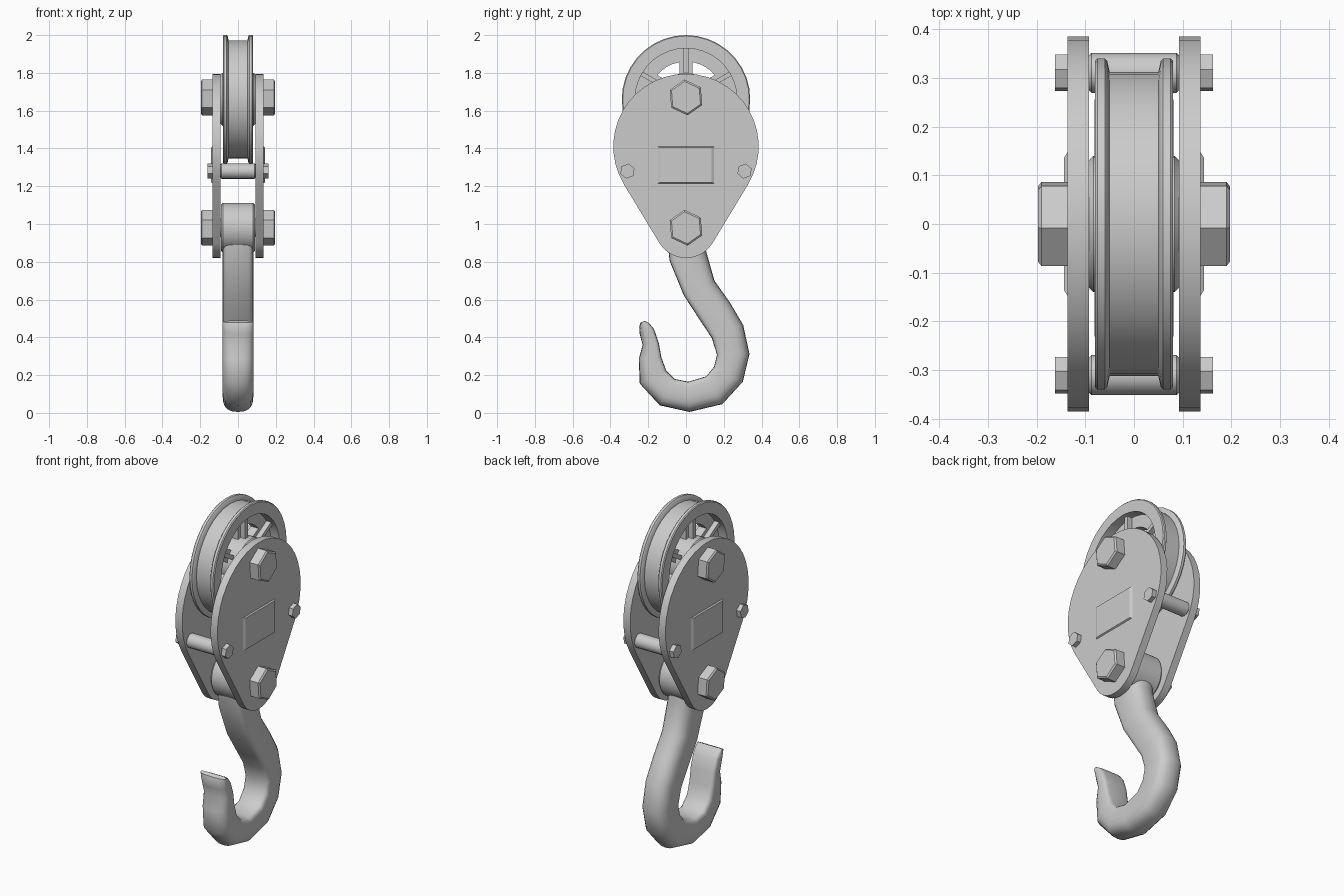
import bpy, bmesh
from math import sin, cos, pi, radians, asin
from mathutils import Vector

old = bpy.data.objects.get("Cube")
if old:
    bpy.data.objects.remove(old)

steel = bpy.data.materials.new("grey steel")
steel.use_nodes = True
GREY = (0.6, 0.6, 0.6, 1)
steel.diffuse_color = GREY
steel.node_tree.nodes["Principled BSDF"].inputs["Base Color"].default_value = GREY

SHEAVE_Z, EYE_Z, BAR_Z = 1.66, 0.98, 1.28
BAR_Y = 0.31


def finish(name, bm, smooth=True, angle=35):
    bmesh.ops.recalc_face_normals(bm, faces=bm.faces)
    mesh = bpy.data.meshes.new(name)
    bm.to_mesh(mesh)
    bm.free()
    mesh.materials.append(steel)
    ob = bpy.data.objects.new(name, mesh)
    bpy.context.collection.objects.link(ob)
    if smooth:
        bpy.ops.object.select_all(action="DESELECT")
        ob.select_set(True)
        bpy.context.view_layer.objects.active = ob
        bpy.ops.object.shade_smooth_by_angle(angle=radians(angle))
    return ob


def loft(name, rings, closed=False, **kw):
    """Skin a list of point rings; cap the ends unless the loop closes."""
    bm = bmesh.new()
    rows = [[bm.verts.new(p) for p in ring] for ring in rings]
    n = len(rows[0])
    pairs = list(zip(rows, rows[1:])) + ([(rows[-1], rows[0])] if closed else [])
    for a, b in pairs:
        for i in range(n):
            j = (i + 1) % n
            bm.faces.new((a[i], a[j], b[j], b[i]))
    if not closed:
        bm.faces.new(rows[0])
        bm.faces.new(rows[-1])
    return finish(name, bm, **kw)


def lathe(name, profile, y, z, sides=32, turn=0, closed=False, **kw):
    """Turn an (x, radius) profile about an axis parallel to x."""
    angles = [2 * pi * i / sides + turn for i in range(sides)]
    rings = [[(x, y + r * cos(a), z + r * sin(a)) for a in angles] for x, r in profile]
    return loft(name, rings, closed, **kw)


def drum(name, half, r, y, z, edge=0.01, sides=32):
    """Cylinder along x with chamfered ends."""
    profile = [(-half, r - edge), (-half + edge, r), (half - edge, r), (half, r - edge)]
    return lathe(name, profile, y, z, sides)


# Side plates: large and small arcs joined by tangent lines
R_TOP, R_LOW, Z_TOP = 0.385, 0.165, 1.41
tilt = asin((R_TOP - R_LOW) / (Z_TOP - EYE_Z))
outline = []
for r, z, start, end, steps in ((R_TOP, Z_TOP, -tilt, pi + tilt, 28),
                                (R_LOW, EYE_Z + 0.005, pi + tilt, 2 * pi - tilt, 10)):
    for i in range(steps + 1):
        a = start + (end - start) * i / steps
        outline.append((r * cos(a), z + r * sin(a)))

for side, s in (("left", 1), ("right", -1)):
    loft(side + "_side_plate", [[(s * x, y, z) for y, z in outline] for x in (0.092, 0.136)])

    # Large hex bolt heads with chamfered faces
    for label, z in (("upper", 1.67), ("lower", EYE_Z)):
        head = [(s * 0.13, 0.095), (s * 0.19, 0.095), (s * 0.197, 0.085)]
        lathe(f"{side}_{label}_bolt_head", head, 0, z, 6, radians(95), smooth=False)

    # Small hex heads on the spacer bars
    for label, y in (("front", -BAR_Y), ("back", BAR_Y)):
        lathe(f"{side}_{label}_bar_head", [(s * 0.13, 0.04), (s * 0.162, 0.04)],
              y, BAR_Z, 6, radians(80), smooth=False)

    # Raised blank plate with tapered rim
    rings = []
    for x, inset in ((0.135, 0), (0.144, 0.015)):
        w, lo, hi = 0.15 - inset, 1.215 + inset / 3, 1.41 - inset / 3
        rings.append([(s * x, -w, lo), (s * x, w, lo), (s * x, w, hi), (s * x, -w, hi)])
    loft(side + "_blank_plate", rings, smooth=False)

# Spacer bars and pins
for label, y in (("front", -BAR_Y), ("back", BAR_Y)):
    drum(label + "_spacer_bar", 0.093, 0.041, y, BAR_Z, 0.006, 16)
drum("sheave_pin", 0.13, 0.05, 0, SHEAVE_Z, sides=20)
drum("hook_pin", 0.13, 0.05, 0, EYE_Z, sides=20)

# Grooved sheave rim, web, hub and spokes
half_rim = [(0.05, 0.312), (0.055, 0.335), (0.06, 0.34), (0.075, 0.34), (0.08, 0.335), (0.08, 0.27)]
rim = half_rim + [(-x, r) for x, r in reversed(half_rim)]
lathe("sheave_rim", rim, 0, SHEAVE_Z, 36, closed=True)
web = [(-0.025, 0.28), (0.025, 0.28), (0.025, 0.2), (-0.025, 0.2)]
lathe("sheave_web", web, 0, SHEAVE_Z, 36, closed=True)
drum("sheave_hub", 0.093, 0.14, 0, SHEAVE_Z)
for k in range(6):
    a = k * pi / 3 + pi / 6
    out, across = Vector((0, cos(a), sin(a))), Vector((0, -sin(a), cos(a)))
    for part, hx, w in (("spoke", 0.025, 0.035), ("spoke_rib", 0.055, 0.012)):
        rings = []
        for d in (0.1, 0.275):
            c = out * d + Vector((0, 0, SHEAVE_Z))
            rings.append([c + across * w * v + Vector((hx * u, 0, 0))
                          for u, v in ((-1, -1), (1, -1), (1, 1), (-1, 1))])
        loft(f"sheave_{part}_{k + 1}", rings, smooth=False)

# Hook eye
drum("hook_eye", 0.091, 0.132, 0, EYE_Z, 0.012)

# Hook: centre line (y, z) with half depth, flat inside and round outside
path = [(0, .93, .1), (.01, .83, .1), (.07, .66, .09), (.155, .535, .092),
        (.22, .43, .09), (.25, .31, .086), (.225, .205, .086), (.15, .12, .085),
        (.015, .085, .08), (-.1, .11, .08), (-.175, .19, .078), (-.19, .29, .06),
        (-.187, .365, .043), (-.207, .43, .04), (-.222, .465, .028), (-.23, .483, .012)]
points = [Vector((0, y, z)) for y, z, d in path]
rings = []
for i, (y, z, depth) in enumerate(path):
    along = (points[min(i + 1, len(path) - 1)] - points[max(i - 1, 0)]).normalized()
    outward = Vector((0, -along.z, along.y))
    ring = []
    for k in range(20):
        a = 2 * pi * k / 20
        c, sn = cos(a), sin(a)
        power = 0.35 if sn < 0 else 0.8
        u = abs(c) ** power * (1 if c > 0 else -1)
        v = abs(sn) ** power * (1 if sn > 0 else -1)
        ring.append(points[i] + outward * depth * v + Vector((0.081 * u, 0, 0)))
    rings.append(ring)
loft("hook", rings, angle=50)
